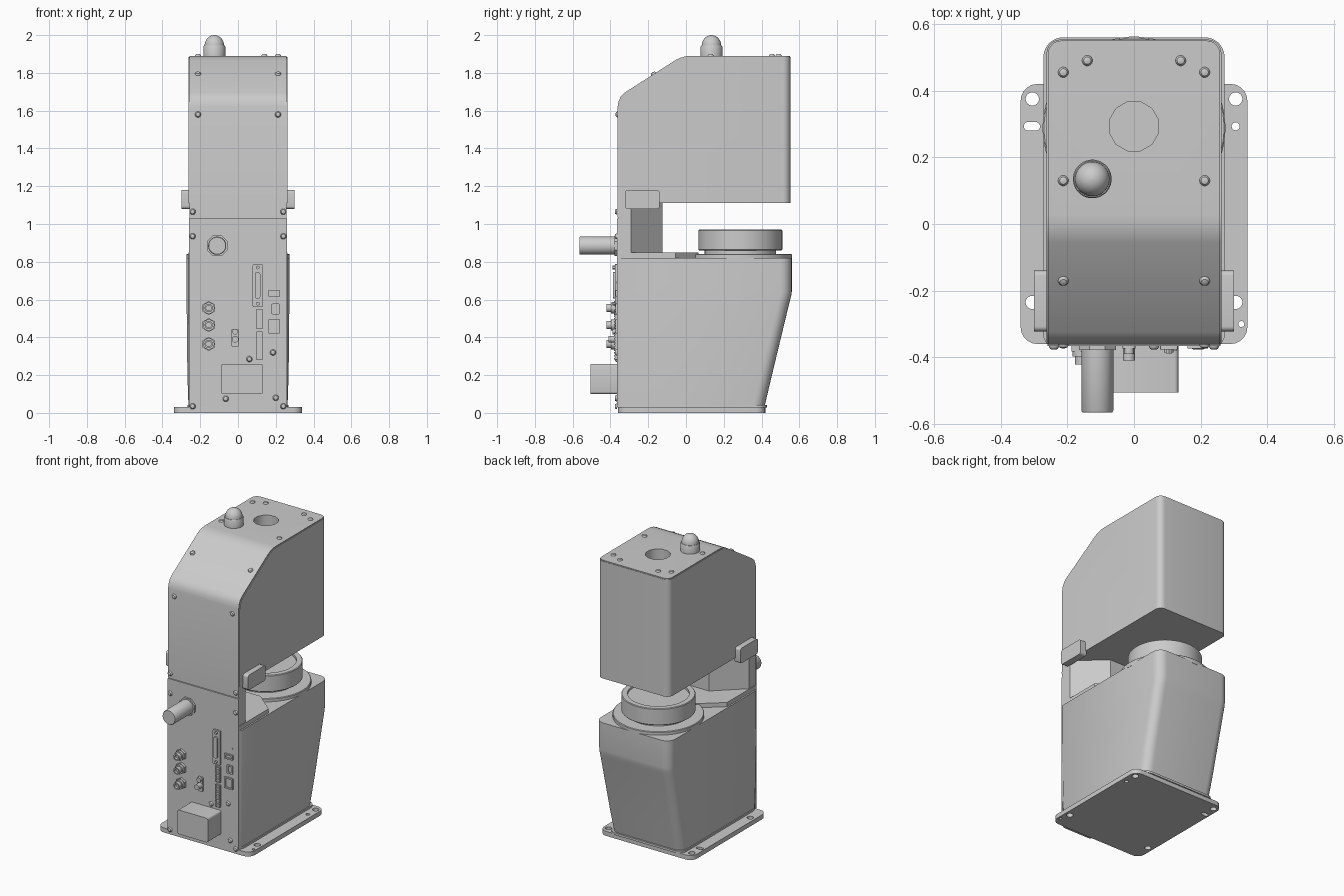
import bpy, bmesh, math
from mathutils import Vector, Matrix

cube = bpy.data.objects.get("Cube")
if cube:
    bpy.data.objects.remove(cube, do_unlink=True)

grey = bpy.data.materials.new("light_grey")
grey.use_nodes = True
grey.diffuse_color = (0.6, 0.6, 0.6, 1)
grey.node_tree.nodes["Principled BSDF"].inputs["Base Color"].default_value = grey.diffuse_color


def finish(name, bm, angle=35):
    bmesh.ops.recalc_face_normals(bm, faces=bm.faces)
    for f in bm.faces:
        f.smooth = True
    me = bpy.data.meshes.new(name)
    bm.to_mesh(me)
    bm.free()
    me.set_sharp_from_angle(angle=math.radians(angle))
    me.materials.append(grey)
    ob = bpy.data.objects.new(name, me)
    bpy.context.scene.collection.objects.link(ob)
    return ob


def loft(name, rings, tweak=None):
    """Skin a list of equal-length point rings and cap both ends."""
    bm = bmesh.new()
    loops = [[bm.verts.new(p) for p in ring] for ring in rings]
    n = len(loops[0])
    for a, b in zip(loops, loops[1:]):
        for i in range(n):
            j = (i + 1) % n
            bm.faces.new((a[i], a[j], b[j], b[i]))
    bm.faces.new(loops[0])
    bm.faces.new(loops[-1])
    if tweak:
        tweak(bm)
    return finish(name, bm)


def prism(name, pts, lo, hi, axis, tweak=None):
    place = {"x": lambda p, d: (d, p[0], p[1]),
             "y": lambda p, d: (p[0], d, p[1]),
             "z": lambda p, d: (p[0], p[1], d)}[axis]
    return loft(name, [[place(p, d) for p in pts] for d in (lo, hi)], tweak)


def rrect(x0, x1, y0, y1, r, n=5):
    pts = []
    for k, (cx, cy) in enumerate([(x1 - r, y1 - r), (x0 + r, y1 - r), (x0 + r, y0 + r), (x1 - r, y0 + r)]):
        for i in range(n + 1):
            a = math.pi / 2 * (k + i / n)
            pts.append((cx + r * math.cos(a), cy + r * math.sin(a)))
    return pts


def turned(name, at, direction, profile, sides=32):
    """Stack of (radius, distance) rings along a direction."""
    rot = Vector((0, 0, 1)).rotation_difference(Vector(direction)).to_matrix().to_4x4()
    mat = Matrix.Translation(at) @ rot
    turn = [2 * math.pi * (i + 0.5) / sides for i in range(sides)]
    return loft(name, [[mat @ Vector((r * math.cos(a), r * math.sin(a), d)) for a in turn]
                       for r, d in profile])


def cut(ob, cutters):
    for c in cutters:
        c.hide_render = True
        m = ob.modifiers.new("cut", "BOOLEAN")
        m.operation, m.object, m.solver = "DIFFERENCE", c, "EXACT"
    bpy.context.view_layer.update()
    me = bpy.data.meshes.new_from_object(ob.evaluated_get(bpy.context.evaluated_depsgraph_get()))
    ob.modifiers.clear()
    ob.data = me
    me.set_sharp_from_angle(angle=math.radians(35))
    for c in cutters:
        bpy.data.objects.remove(c, do_unlink=True)


FRONT, UP = (0, -1, 0), (0, 0, 1)

# Base plate with mounting holes and a slot
base = prism("base_plate", rrect(-0.34, 0.34, -0.36, 0.42, 0.05), 0, 0.03, "z")
holes = [(s * 0.305, y, 0.02) for s in (-1, 1) for y in (0.375, -0.235)]
holes += [(0.305, 0.293, 0.012), (0.322, -0.3, 0.009)]
cutters = [turned("hole_cutter", (x, y, -0.1), UP, [(r, 0), (r, 0.3)], 20) for x, y, r in holes]
cutters.append(prism("slot_cutter", rrect(-0.33, -0.282, 0.28, 0.306, 0.0125), -0.1, 0.2, "z"))
cut(base, cutters)


# Lower body: tapered tub with rounded rear corners
def body_ring(z, w, back, r=0.06):
    pts = [(-w + 0.01, -0.358, z), (w - 0.01, -0.358, z), (w, -0.34, z)]
    for cx, start in ((w - r, 0), (-w + r, 90)):
        for i in range(7):
            a = math.radians(start + 15 * i)
            pts.append((cx + r * math.cos(a), back - r + r * math.sin(a), z))
    return pts + [(-w, -0.34, z)]


loft("lower_body", [body_ring(*s) for s in
                    ((0.03, 0.262, 0.415), (0.2, 0.268, 0.455), (0.59, 0.272, 0.549),
                     (0.615, 0.272, 0.556), (0.64, 0.272, 0.56), (0.82, 0.272, 0.56))])
prism("body_foot", rrect(-0.268, 0.268, -0.362, 0.428, 0.05), 0.028, 0.042, "z")
prism("shoulder", [(-0.262, -0.358), (0.262, -0.358), (0.262, -0.055), (0.12, 0.065),
                   (-0.12, 0.065), (-0.262, -0.055)], 0.81, 0.848, "z")

# Rotary flange, neck and ring
axis_at = (0, 0.288, 0)
turned("flange_disc", axis_at, UP, [(0.274, 0.81), (0.274, 0.838), (0.27, 0.842)], 64)
turned("flange_neck", axis_at, UP, [(0.19, 0.83), (0.19, 0.87)], 48)
turned("rotary_ring", axis_at, UP, [(0.218, 0.86), (0.222, 0.864), (0.222, 0.966), (0.218, 0.97),
                                    (0.185, 0.97), (0.185, 0.955)], 64)

# Column joining the lower and upper halves
prism("column", [(-0.258, -0.358), (0.258, -0.358), (0.258, -0.29), (0.08, -0.125),
                 (-0.08, -0.125), (-0.258, -0.29)], 0.84, 1.12, "z")
prism("lower_front_panel", rrect(-0.26, 0.26, 0.03, 1.03, 0.006, 2), -0.366, -0.357, "y")

# Upper housing with a folded sheet cover over its front and top
fold = [(-0.362, 1.62), (-0.357, 1.65), (-0.345, 1.675), (-0.325, 1.695),
        (-0.055, 1.868), (-0.03, 1.88), (0.0, 1.888), (0.03, 1.89)]
inner = [(y + 0.006, z - 0.006) for y, z in fold]


def round_rear(bm):
    edges = [e for e in bm.edges if all(v.co.y > 0.54 for v in e.verts)
             and abs(e.verts[0].co.z - e.verts[1].co.z) > 0.5]
    bmesh.ops.bevel(bm, geom=edges, offset=0.04, segments=6, profile=0.5, affect="EDGES")


housing = prism("upper_housing", [(-0.356, 1.11)] + inner + [(0.553, 1.884), (0.553, 1.11)],
                -0.262, 0.262, "x", round_rear)
cover = prism("upper_cover", [(-0.362, 1.034)] + fold + [(0.55, 1.89), (0.55, 1.883)]
              + inner[::-1] + [(-0.356, 1.034)], -0.258, 0.258, "x", None)


# Round the rear corners of the cover to match, and open the top port
def corner_cutter(s):
    pts = [(s * 0.3, 0.6), (s * 0.3, 0.51)]
    for i in range(7):
        a = math.radians(15 * i)
        pts.append((s * (0.218 + 0.04 * math.cos(a)), 0.51 + 0.04 * math.sin(a)))
    return prism("corner_cutter", pts + [(s * 0.218, 0.6)], 1.8, 2, "z")


def port_cutter():
    return turned("port_cutter", (0, 0.293, 1.78), UP, [(0.076, 0), (0.076, 0.3)], 12)


cut(cover, [corner_cutter(1), corner_cutter(-1), port_cutter()])
cut(housing, [port_cutter()])

# Signal lamp: collar and dome
dome = [(0.052 * math.cos(math.radians(a)), 0.055 + 0.056 * math.sin(math.radians(a)))
        for a in range(0, 89, 11)]
turned("signal_lamp", (-0.125, 0.135, 1.889), UP, [(0.058, 0), (0.058, 0.05), (0.055, 0.055)] + dome)

# Side latches
for s, side in ((1, "left"), (-1, "right")):
    lo, hi = sorted((s * 0.255, s * 0.3))
    prism(side + "_latch", rrect(-0.322, -0.14, 1.08, 1.18, 0.015), lo, hi, "x")

# Screws on the front, slope and top
screws = [((s * 0.24, -0.365, z), FRONT) for s in (-1, 1) for z in (1.065, 0.935, 0.035)]
screws += [((x, -0.365, z), FRONT) for x, z in ((-0.065, 0.075), (0.2, 0.08), (0.06, 0.285), (0.185, 0.32))]
for s in (-1, 1):
    screws += [((s * 0.212, -0.361, 1.58), FRONT), ((s * 0.212, -0.17, 1.793), (0, -0.54, 0.84))]
    screws += [((s * x, y, 1.889), UP) for x, y in ((0.212, 0.455), (0.14, 0.49), (0.212, 0.13))]
for at, d in screws:
    turned("screw", at, d, [(0.016, 0), (0.015, 0.005), (0.011, 0.01), (0.004, 0.012)], 16)

# Large cable gland and power inlet box
turned("cable_gland_nut", (-0.11, -0.36, 0.885), FRONT, [(0.06, 0), (0.06, 0.018)], 8)
turned("cable_gland", (-0.11, -0.36, 0.885), FRONT, [(0.048, 0), (0.048, 0.2), (0.045, 0.205)])
prism("power_inlet", rrect(-0.09, 0.133, 0.1, 0.26, 0.012, 3), -0.505, -0.36, "y")

# Round connectors
for z in (0.555, 0.465, 0.365):
    at = (-0.155, -0.36, z)
    turned("connector_nut", at, FRONT, [(0.037, 0), (0.037, 0.022)], 6)
    turned("connector_barrel", at, FRONT, [(0.03, 0.02), (0.03, 0.038), (0.022, 0.038),
                                           (0.022, 0.062), (0.014, 0.062), (0.014, 0.045)], 24)

# Key switch on a small plate
prism("switch_plate", rrect(-0.034, 0.004, 0.35, 0.445, 0.008, 3), -0.374, -0.36, "y")
turned("switch_knob", (-0.015, -0.36, 0.43), FRONT, [(0.015, 0), (0.015, 0.03)], 20)
turned("switch_barrel", (-0.015, -0.36, 0.39), FRONT, [(0.018, 0), (0.018, 0.05)], 20)

# Long data port with end screws
prism("data_port_plate", rrect(0.078, 0.132, 0.56, 0.787, 0.006, 2), -0.376, -0.36, "y")
prism("data_port_shell", rrect(0.09, 0.118, 0.605, 0.745, 0.01, 3), -0.386, -0.37, "y")
for z in (0.578, 0.77):
    turned("data_port_screw", (0.105, -0.37, z), FRONT, [(0.01, 0), (0.01, 0.018)], 6)

# Terminal strips with rows of contacts
for z0, z1 in ((0.445, 0.55), (0.28, 0.43)):
    prism("terminal_strip", rrect(0.096, 0.132, z0, z1, 0.003, 1), -0.376, -0.36, "y")
    rows = round((z1 - z0) / 0.015)
    for i in range(rows):
        z = z0 + (i + 0.5) * (z1 - z0) / rows
        for x in (0.105, 0.122):
            prism("contact", rrect(x - 0.006, x + 0.006, z - 0.004, z + 0.004, 0.001, 1), -0.381, -0.37, "y")

# Small sockets: raised rim with a recessed opening
for x0, x1, z0, z1 in ((0.16, 0.222, 0.615, 0.65), (0.178, 0.22, 0.522, 0.578), (0.16, 0.222, 0.42, 0.495)):
    socket = prism("socket", rrect(x0, x1, z0, z1, 0.004, 2), -0.374, -0.36, "y")
    cut(socket, [prism("socket_cutter", rrect(x0 + 0.009, x1 - 0.009, z0 + 0.009, z1 - 0.009, 0.002, 1),
                       -0.4, -0.367, "y")])
turned("indicator", (0.215, -0.364, 0.69), FRONT, [(0.005, 0), (0.005, 0.005)], 10)
